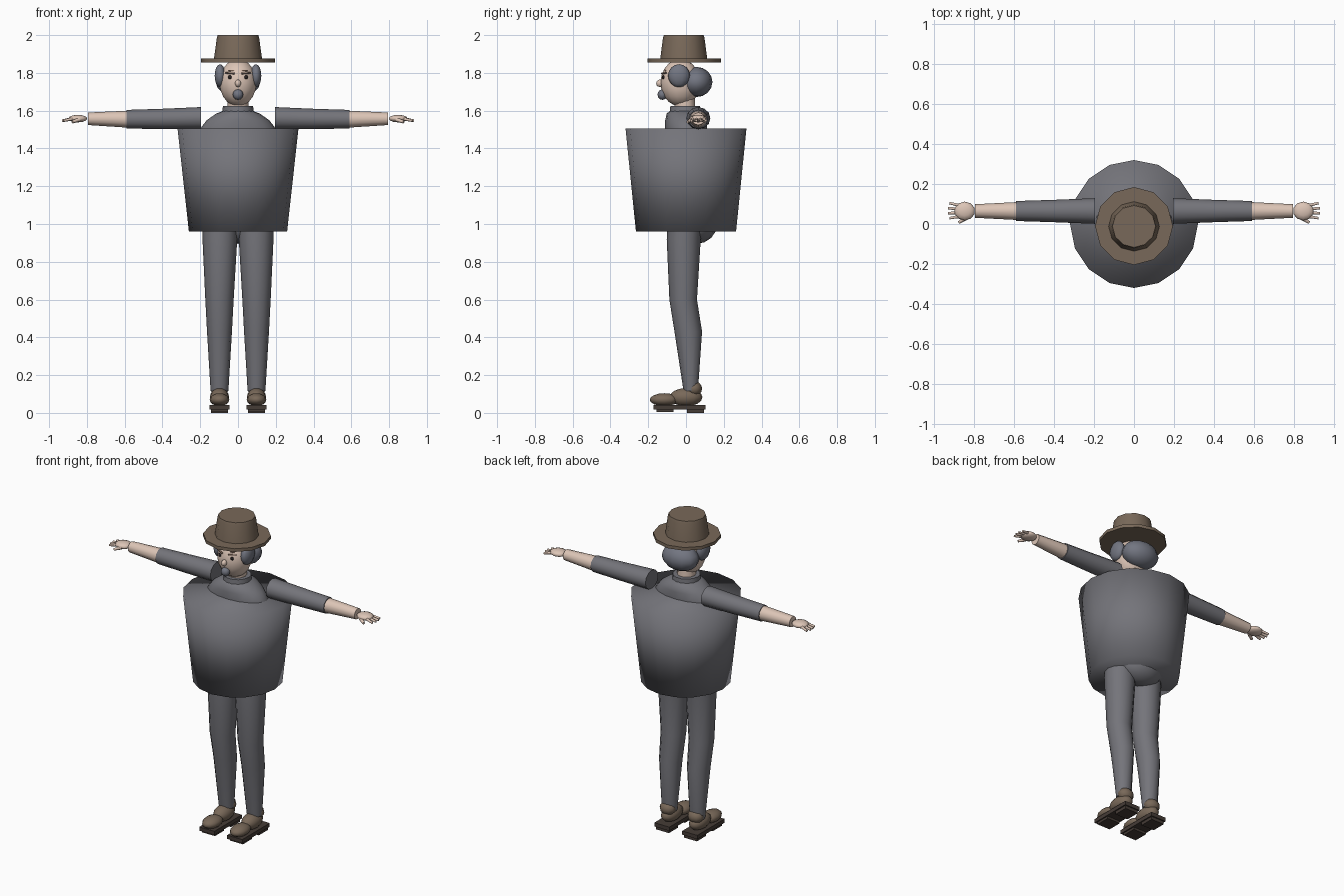
import bpy, bmesh, math
from mathutils import Vector, Matrix

if "Cube" in bpy.data.objects:
    bpy.data.objects.remove(bpy.data.objects["Cube"])


def colour(name, r, g, b):
    m = bpy.data.materials.new(name)
    m.diffuse_color = (r, g, b, 1)
    m.use_nodes = True
    m.node_tree.nodes["Principled BSDF"].inputs["Base Color"].default_value = m.diffuse_color
    return m


GREY = colour("grey cloth", 0.175, 0.175, 0.195)
HAIR = colour("hair grey", 0.17, 0.18, 0.22)
SKIN = colour("skin", 0.72, 0.56, 0.47)
BROWN = colour("brown felt", 0.19, 0.14, 0.10)
SOLE = colour("dark sole", 0.06, 0.045, 0.037)
DARK = colour("eye dark", 0.02, 0.015, 0.015)
CREASE = colour("brow brown", 0.28, 0.18, 0.13)


def finish(name, bm, mat, angle=50):
    bmesh.ops.recalc_face_normals(bm, faces=bm.faces[:])
    me = bpy.data.meshes.new(name)
    bm.to_mesh(me)
    bm.free()
    for p in me.polygons:
        p.use_smooth = True
    if angle:
        me.set_sharp_from_angle(angle=math.radians(angle))
    me.materials.append(mat)
    ob = bpy.data.objects.new(name, me)
    bpy.context.collection.objects.link(ob)
    return ob


def loft(name, rings, n, mat, axis="z", angle=50):
    """Skin elliptical rings (x, y, z, radius a, radius b) along z or x."""
    bm = bmesh.new()
    loops = []
    for x, y, z, a, b in rings:
        loop = []
        for i in range(n):
            t = 2 * math.pi * i / n
            c, s = a * math.cos(t), b * math.sin(t)
            loop.append(bm.verts.new((x + c, y + s, z) if axis == "z" else (x, y + c, z + s)))
        loops.append(loop)
    for lo, hi in zip(loops, loops[1:]):
        for i in range(n):
            j = (i + 1) % n
            bm.faces.new((lo[i], lo[j], hi[j], hi[i]))
    bm.faces.new(loops[0])
    bm.faces.new(loops[-1])
    return finish(name, bm, mat, angle)


def ball(name, centre, size, mat, u=12, v=8, tilt=0):
    bm = bmesh.new()
    bmesh.ops.create_uvsphere(bm, u_segments=u, v_segments=v, radius=1)
    m = Matrix.Translation(centre) @ Matrix.Rotation(tilt, 4, "X") @ Matrix.Diagonal((*size, 1))
    bmesh.ops.transform(bm, matrix=m, verts=bm.verts[:])
    return finish(name, bm, mat, 70)


def rod(name, a, b, r1, r2, mat, n=6):
    a, b = Vector(a), Vector(b)
    d = b - a
    bm = bmesh.new()
    bmesh.ops.create_cone(bm, cap_ends=True, segments=n, radius1=r1, radius2=r2, depth=d.length)
    m = Matrix.Translation((a + b) / 2) @ d.to_track_quat("Z", "Y").to_matrix().to_4x4()
    bmesh.ops.transform(bm, matrix=m, verts=bm.verts[:])
    return finish(name, bm, mat, 65)


def box(name, centre, size, mat):
    bm = bmesh.new()
    bmesh.ops.create_cube(bm, size=1)
    bmesh.ops.transform(bm, matrix=Matrix.Translation(centre) @ Matrix.Diagonal((*size, 1)), verts=bm.verts[:])
    return finish(name, bm, mat, 30)


# Tub-shaped body, softly shaded across its caps
loft("tub_body", [(0, 0, 0.96, 0.26, 0.265), (0, 0, 1.505, 0.32, 0.32)], 16, GREY, angle=0)

# Shoulders rising out of the tub, collar and seat
loft("shoulders", [(0, 0, 1.46, 0.205, 0.11), (0, 0, 1.505, 0.20, 0.11), (0, 0, 1.55, 0.165, 0.11),
                   (0, 0, 1.585, 0.115, 0.102), (0, -0.005, 1.602, 0.07, 0.075)], 16, GREY)
loft("collar", [(0, -0.005, 1.595, 0.083, 0.083), (0, -0.005, 1.624, 0.08, 0.08)], 14, GREY)
ball("seat", (0, 0.055, 1.0), (0.15, 0.11, 0.105), GREY)

# Head and face
loft("neck", [(0, -0.005, 1.59, 0.055, 0.055), (0, -0.01, 1.69, 0.055, 0.055)], 12, SKIN)
ball("head", (0, -0.03, 1.748), (0.10, 0.105, 0.125), SKIN, 14, 10)
ball("nose", (0, -0.138, 1.745), (0.016, 0.02, 0.02), SKIN, 8, 6)
ball("goatee", (0, -0.125, 1.685), (0.028, 0.026, 0.028), HAIR, 8, 6)
ball("back_hair", (0, 0.055, 1.752), (0.118, 0.085, 0.08), HAIR, 12, 8)
rod("forehead_crease", (-0.05, -0.11, 1.812), (0.05, -0.11, 1.812), 0.004, 0.004, CREASE)

# Hat
loft("hat_brim", [(0, -0.01, 1.856, 0.195, 0.195), (0, -0.01, 1.876, 0.195, 0.195)], 12, BROWN)
loft("hat_crown", [(0, -0.012, 1.87, 0.128, 0.125), (0, -0.012, 1.985, 0.112, 0.11),
                   (0, -0.012, 2.0, 0.108, 0.105)], 12, BROWN)

for s, side in ((-1, "left"), (1, "right")):
    # Side hair, eyes and brows
    ball(side + "_side_hair", (s * 0.095, -0.037, 1.785), (0.03, 0.058, 0.061), HAIR, 10, 8)
    ball(side + "_eye", (s * 0.042, -0.12, 1.777), (0.011, 0.007, 0.011), DARK, 8, 6)
    rod(side + "_brow", (s * 0.02, -0.128, 1.797), (s * 0.066, -0.105, 1.80), 0.005, 0.004, CREASE)

    # Arm: sleeve, forearm, hand
    loft(side + "_sleeve", [(s * 0.195, 0.065, 1.56, 0.064, 0.059), (s * 0.40, 0.065, 1.556, 0.056, 0.054),
                            (s * 0.59, 0.065, 1.555, 0.05, 0.049)], 12, GREY, "x")
    loft(side + "_forearm", [(s * 0.58, 0.065, 1.555, 0.045, 0.045),
                             (s * 0.795, 0.065, 1.557, 0.034, 0.033)], 12, SKIN, "x")
    ball(side + "_palm", (s * 0.848, 0.065, 1.558), (0.053, 0.047, 0.02), SKIN, 10, 6)
    for k in range(4):
        o = k - 1.5
        reach = 0.935 - 0.008 * abs(o)
        rod(f"{side}_finger_{k + 1}", (s * 0.87, 0.065 + o * 0.018, 1.558),
            (s * reach, 0.067 + o * 0.025, 1.547), 0.009, 0.007, SKIN)
    rod(side + "_thumb", (s * 0.84, 0.03, 1.553), (s * 0.877, 0.008, 1.54), 0.012, 0.008, SKIN)

    # Leg, bent slightly at the knee
    loft(side + "_leg", [(s * 0.098, 0.025, 0.115, 0.047, 0.038), (s * 0.098, 0.012, 0.43, 0.066, 0.073),
                         (s * 0.098, -0.015, 0.60, 0.075, 0.073), (s * 0.096, -0.012, 0.92, 0.092, 0.09),
                         (s * 0.095, -0.005, 1.05, 0.094, 0.09)], 12, GREY, angle=60)

    # Shoe: sole, heel, toe, instep and ankle
    x = s * 0.098
    box(side + "_sole", (x, -0.035, 0.031), (0.106, 0.275, 0.024), SOLE)
    box(side + "_heel", (x, 0.05, 0.012), (0.09, 0.09, 0.024), SOLE)
    box(side + "_tread", (x, -0.11, 0.014), (0.09, 0.09, 0.02), SOLE)
    ball(side + "_shoe_toe", (x, -0.115, 0.07), (0.052, 0.077, 0.034), BROWN, 12, 8)
    ball(side + "_shoe_instep", (x, 0.0, 0.083), (0.051, 0.087, 0.048), BROWN, 12, 8)
    ball(side + "_shoe_ankle", (x, 0.043, 0.128), (0.05, 0.042, 0.04), BROWN, 10, 8)
